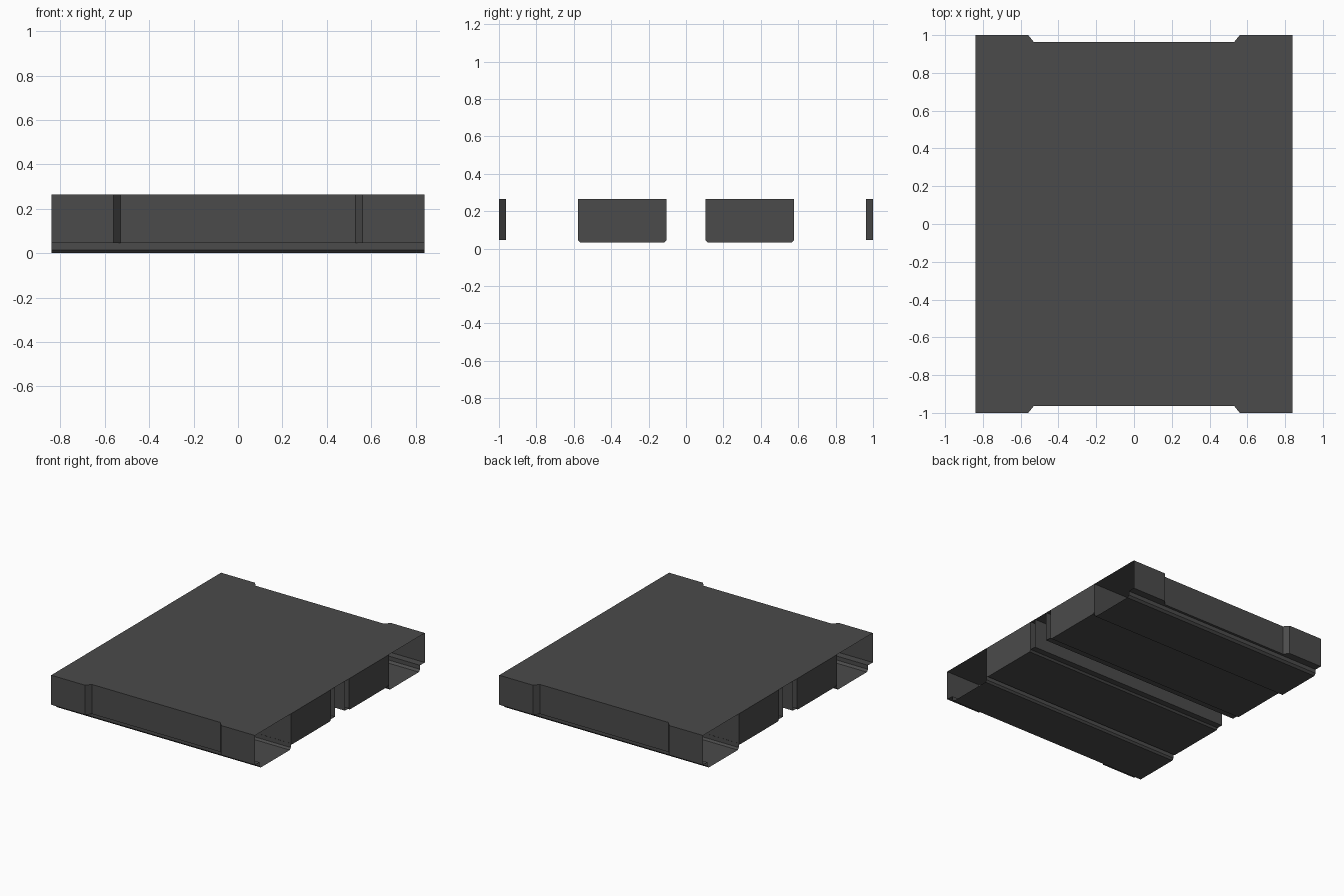
import bpy, bmesh

if "Cube" in bpy.data.objects:
    bpy.data.objects.remove(bpy.data.objects["Cube"])

HX, TOP, LEDGE = 0.84, 0.265, 0.045

dark = bpy.data.materials.new("dark_grey")
dark.diffuse_color = (0.07, 0.07, 0.07, 1)
dark.use_nodes = True
dark.node_tree.nodes["Principled BSDF"].inputs["Base Color"].default_value = dark.diffuse_color


def finish(bm, name, mirror=True):
    bmesh.ops.remove_doubles(bm, verts=bm.verts, dist=1e-5)
    bmesh.ops.recalc_face_normals(bm, faces=bm.faces)
    me = bpy.data.meshes.new(name)
    bm.to_mesh(me)
    bm.free()
    me.materials.append(dark)
    ob = bpy.data.objects.new(name, me)
    bpy.context.collection.objects.link(ob)
    if mirror:
        mod = ob.modifiers.new("mirror", 'MIRROR')
        mod.use_axis = (False, True, False)
    return ob


def face(bm, pts):
    bm.faces.new([bm.verts.new(p) for p in pts])


def sheet(bm, profile):
    """Extrude a (y, z) polyline along x as a thin sheet."""
    for (y0, z0), (y1, z1) in zip(profile, profile[1:]):
        face(bm, [(-HX, y0, z0), (HX, y0, z0), (HX, y1, z1), (-HX, y1, z1)])


# Plan outline of the +y edge, with its shallow recess
edge = [(-HX, 1), (-0.56, 1), (-0.53, 0.963), (0.53, 0.963), (0.56, 1), (HX, 1)]

# Top sheet
bm = bmesh.new()
face(bm, [(x, y, TOP) for x, y in edge] + [(x, -y, TOP) for x, y in reversed(edge)])
top = finish(bm, "top_sheet", False)
if top.data.polygons[0].normal.z < 0:
    top.data.flip_normals()

# Outer side walls and the ledge under them
bm = bmesh.new()
for (x0, y0), (x1, y1) in zip(edge, edge[1:]):
    face(bm, [(x0, y0, TOP), (x1, y1, TOP), (x1, y1, LEDGE), (x0, y0, LEDGE)])
face(bm, [(x, y, LEDGE) for x, y in edge] + [(HX, 0.945, LEDGE), (-HX, 0.945, LEDGE)])
finish(bm, "side_wall")

# Stepped outer bottom channel
bm = bmesh.new()
sheet(bm, [(0.945, LEDGE), (0.945, 0.015), (0.93, 0), (0.59, 0),
           (0.578, 0.014), (0.578, LEDGE)])
finish(bm, "bottom_channel")

# Centre slot wall with its narrow ledge
bm = bmesh.new()
sheet(bm, [(0.105, 0.045), (0.06, 0.045), (0.06, TOP)])
finish(bm, "centre_wall")

# Closed beam with chamfered lower edges and end caps
beam = [(0.577, TOP), (0.577, 0.045), (0.565, 0.032),
        (0.117, 0.032), (0.105, 0.045), (0.105, TOP)]
bm = bmesh.new()
sheet(bm, beam)
for x in (-HX, HX):
    face(bm, [(x, y, z) for y, z in beam])
finish(bm, "beam")
